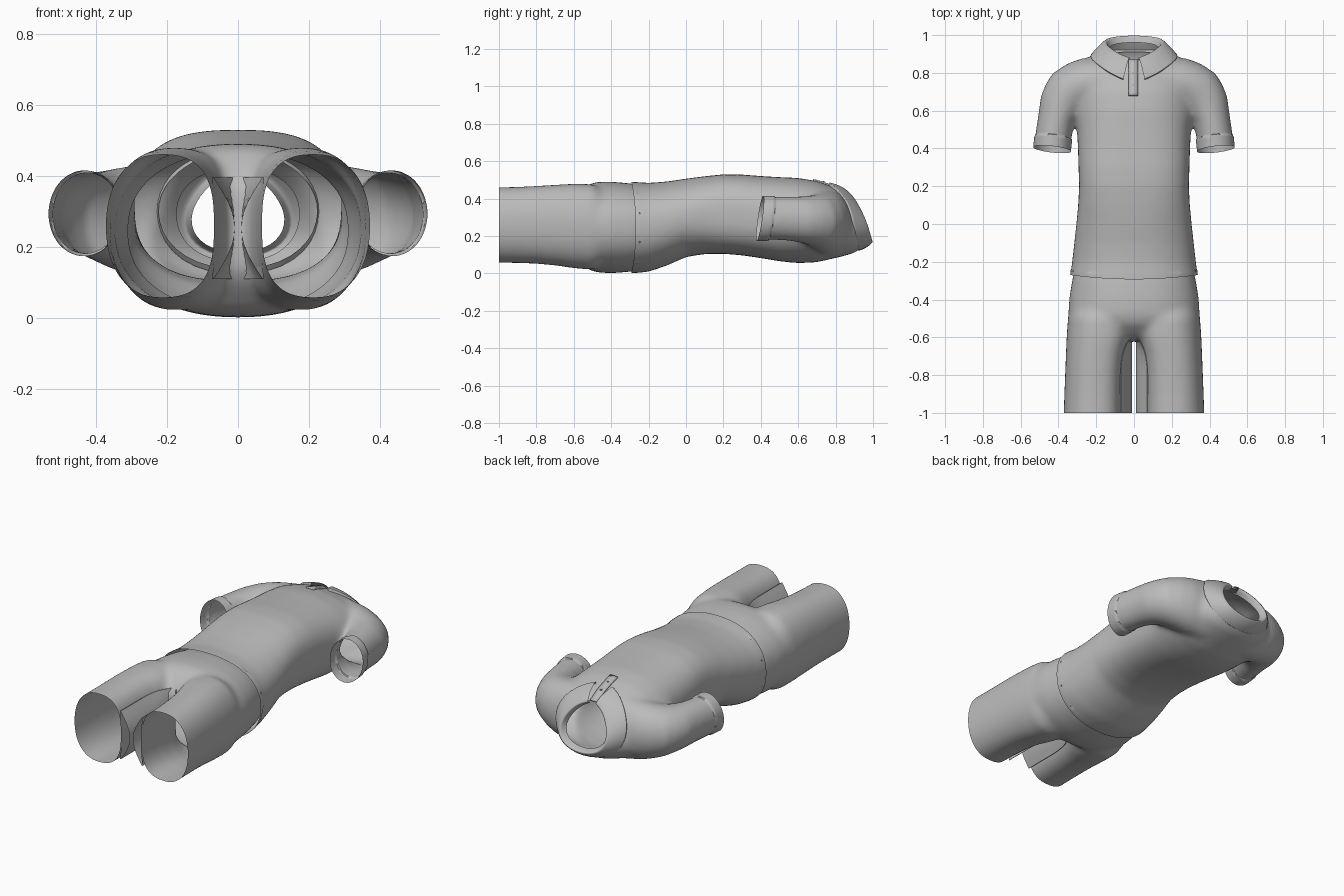
import bpy, bmesh, math
from mathutils import Vector
from mathutils.bvhtree import BVHTree

cube = bpy.data.objects.get("Cube")
if cube:
    bpy.data.objects.remove(cube, do_unlink=True)

GREY = (0.5, 0.5, 0.5, 1)
cloth = bpy.data.materials.new("grey_cloth")
cloth.use_nodes = True
cloth.diffuse_color = GREY
cloth.node_tree.nodes["Principled BSDF"].inputs["Base Color"].default_value = GREY
ANGLES = [2 * math.pi * i / 48 for i in range(48)]

def power(v, n):
    return math.copysign(abs(v) ** (2 / n), v)

def body_ring(y, half, low, high, shear=0.0, n=2.25):
    """Rounded cross-section of the torso, sheared so the neck leans forward."""
    ring = []
    for a in ANGLES:
        z = (high - low) / 2 * power(math.sin(a), n)
        ring.append((half * power(math.cos(a), n), y + shear * z, (low + high) / 2 + z))
    return ring

def leg_ring(y, inner, outer, low, high, side):
    """D-shaped cross-section: flatter on the inside of the thigh."""
    ring = []
    for a in ANGLES:
        n = 2.2 if math.cos(a) > 0 else 2.8
        x = (inner + outer) / 2 + (outer - inner) / 2 * power(math.cos(a), n)
        z = (low + high) / 2 + (high - low) / 2 * power(math.sin(a), n)
        ring.append((side * x, y, z))
    return ring

def sleeve_ring(x, y, z, turn, r, rz, side):
    """Ring square to a sleeve that turns down from the shoulder."""
    t = math.radians(turn)
    return [(side * (x + r * math.cos(a) * math.sin(t)), y + r * math.cos(a) * math.cos(t),
             z + rz * math.sin(a)) for a in ANGLES]

def skin_rows(bm, point_rows, closed=False, caps=False):
    """Join rows of points with quads, optionally as a capped tube."""
    rows = [[bm.verts.new(p) for p in row] for row in point_rows]
    count = len(rows[0])
    faces = []
    for a, b in zip(rows, rows[1:]):
        for i in range(count if closed else count - 1):
            j = (i + 1) % count
            faces.append(bm.faces.new((a[i], a[j], b[j], b[i])))
    if caps:
        faces += [bm.faces.new(rows[0]), bm.faces.new(rows[-1])]
    bmesh.ops.recalc_face_normals(bm, faces=faces)

def make(name, bm):
    mesh = bpy.data.meshes.new(name)
    bm.to_mesh(mesh)
    bm.free()
    obj = bpy.data.objects.new(name, mesh)
    bpy.context.collection.objects.link(obj)
    mesh.materials.append(cloth)
    return obj

def activate(obj):
    bpy.ops.object.select_all(action="DESELECT")
    obj.select_set(True)
    bpy.context.view_layer.objects.active = obj

def smooth(obj):
    activate(obj)
    bpy.ops.object.shade_smooth_by_angle(angle=math.radians(50))

def fuse(obj):
    """Merge overlapping volumes into one soft skin and return it for cutting."""
    activate(obj)
    remesh = obj.modifiers.new("fuse", "REMESH")
    remesh.mode, remesh.voxel_size = "VOXEL", 0.012
    soften = obj.modifiers.new("soften", "SMOOTH")
    soften.factor, soften.iterations = 0.5, 24
    for name in ("fuse", "soften"):
        bpy.ops.object.modifier_apply(modifier=name)
    bm = bmesh.new()
    bm.from_mesh(obj.data)
    return bm

def cut(bm, point, normal, keep=lambda v: True, clear=True):
    geom = set()
    for f in bm.faces:
        if all(keep(v.co) for v in f.verts):
            geom.update([f], f.edges, f.verts)
    bmesh.ops.bisect_plane(bm, geom=list(geom), dist=1e-5, plane_co=point,
                           plane_no=normal, clear_outer=clear)

# Shirt: torso and two sleeves
bm = bmesh.new()
skin_rows(bm, [body_ring(*r) for r in (
    (-.36, .34, .001, .49), (-.28, .339, .001, .49), (-.2, .328, .009, .484),
    (-.1, .317, .043, .492), (0, .306, .088, .507), (.1, .296, .104, .520, 0, 2.5),
    (.2, .291, .105, .530, 0, 2.7), (.3, .294, .097, .529, 0, 2.7),
    (.4, .297, .082, .521, 0, 2.6), (.5, .302, .065, .515, 0, 2.5),
    (.6, .318, .055, .511), (.7, .32, .060, .494),
    (.8, .30, .087, .466, -.1), (.85, .268, .107, .458, -.25),
    (.885, .22, .14, .447, -.4), (.95, .147, .168, .402, -.45),
    (1.02, .137, .178, .392, -.45))], closed=True, caps=True)
for side in (1, -1):
    skin_rows(bm, [sleeve_ring(*r, side) for r in (
        (.15, .76, .27, 0, .13, .18), (.25, .745, .272, 15, .135, .165),
        (.29, .728, .275, 30, .137, .156), (.335, .70, .278, 45, .138, .144),
        (.36, .668, .283, 57, .13, .134), (.385, .63, .287, 68, .118, .126),
        (.412, .55, .293, 80, .098, .118), (.428, .46, .295, 84, .096, .115),
        (.434, .39, .295, 86, .096, .117), (.438, .28, .295, 86, .096, .117))],
        closed=True, caps=True)
shirt = make("shirt", bm)
bm = fuse(shirt)
cut(bm, (0, -.293, 0), (0, -1, 0))
cut(bm, (0, .93, .28), (0, 1, .45), lambda v: v.y > .7)
for side in (1, -1):
    def on_sleeve(v):
        return v.x * side > .318 and .2 < v.y < .52
    normal = Vector((.12 * side, -1, .15))
    cut(bm, (.43 * side, .395, .295), normal, on_sleeve)
    # Raised cuff band
    seam = Vector((.43 * side, .46, .295))
    cut(bm, seam, normal, on_sleeve, clear=False)
    bm.normal_update()
    for v in bm.verts:
        if on_sleeve(v.co) and (v.co - seam).dot(normal) > .001:
            v.co += v.normal * .006
# Hem dips in the middle
for v in bm.verts:
    if v.co.y < -.26:
        v.co.y += .2 * v.co.x ** 2
bm.normal_update()
surface = BVHTree.FromBMesh(bm)
bm.to_mesh(shirt.data)
bm.free()
smooth(shirt)

# Shorts: hips and two legs, blended into a narrow valley at the crotch
bm = bmesh.new()
skin_rows(bm, [body_ring(*r) for r in (
    (-.15, .30, .035, .455), (-.24, .314, .02, .47), (-.3, .328, .009, .482),
    (-.4, .344, .001, .491), (-.48, .348, .006, .490), (-.53, .325, .025, .472),
    (-.57, .25, .065, .435), (-.6, .15, .1, .40), (-.62, .08, .14, .36))],
    closed=True, caps=True)
for side in (1, -1):
    skin_rows(bm, [leg_ring(*r, side) for r in (
        (-.40, .02, .325, .07, .42), (-.5, .008, .350, .020, .478),
        (-.6, .022, .357, .028, .480), (-.7, .050, .361, .043, .474),
        (-.8, .062, .365, .052, .468), (-.9, .066, .369, .056, .463),
        (-1.08, .068, .375, .058, .459))], closed=True, caps=True)
shorts = make("shorts", bm)
bm = fuse(shorts)
cut(bm, (0, -1, 0), (0, -1, 0))
cut(bm, (0, -.22, 0), (0, 1, 0))
bm.to_mesh(shorts.data)
bm.free()
smooth(shorts)

# Crescent panels between the legs, meeting in an arch at the crotch
rings = []
steps = [k / 12 for k in range(13)]
for t in steps:
    y = -1 + .4 * t
    spread = .07 * math.sqrt(max(.03, 1 - max(0, (y + .8) / .2) ** 2))
    bulge = [(spread - (spread - .01) * math.sin(math.pi * u), y, .11 + .285 * u)
             for u in steps]
    back = [(spread + .003 - .01 * math.sin(math.pi * u), y, .11 + .285 * u)
            for u in reversed(steps)]
    rings.append(bulge + back)
bm = bmesh.new()
skin_rows(bm, rings, closed=True)
panels = make("inner_leg_panels", bm)
panels.modifiers.new("mirror", "MIRROR")
smooth(panels)

# Collar: a stand that folds over and rests on the shirt
top = [(.025, .885, .425), (.085, .905, .405), (.145, .945, .335),
       (.165, .975, .26), (.12, .996, .185), (0, 1.003, .158)]
edge = [(.055, .765, .48), (.135, .80, .46), (.215, .85, .375),
        (.24, .89, .27), (.165, .91, .16), (0, .91, .13)]

def on_shirt(p, lift):
    spot, normal = surface.find_nearest(p)[:2]
    spot = spot + normal * lift
    return Vector((spot.x if p.x else 0, spot.y, spot.z))

def inside(p, scale, drop):
    return Vector((p.x * scale, p.y - drop, .28 + (p.z - .28) * scale))

rows = []
for t, e in zip(map(Vector, top), map(Vector, edge)):
    rows.append([inside(t, .84, .04), inside(t, .93, .004), t, on_shirt(t.lerp(e, .5), .025),
                 on_shirt(e, .018), on_shirt(e, .016), on_shirt(e, -.005)])
bm = bmesh.new()
skin_rows(bm, rows)
collar = make("collar", bm)
collar.modifiers.new("mirror", "MIRROR")
rounding = collar.modifiers.new("round", "SUBSURF")
rounding.levels = rounding.render_levels = 2
smooth(collar)

# Placket strip down the chest, with buttons
def chest(x, y, lift):
    hit = surface.ray_cast(Vector((x, y, 1)), Vector((0, 0, -1)))[0]
    return Vector((x, y, max(hit.z if hit else 0, .42) + lift))

bm = bmesh.new()
skin_rows(bm, [[chest(x, .68 + .19 * t, .008) for x in (-.028, -.004, .02)] for t in steps])
placket = make("placket", bm)
placket.modifiers.new("thickness", "SOLIDIFY").thickness = .009
smooth(placket)
for i, y in enumerate((.735, .8)):
    bpy.ops.mesh.primitive_cylinder_add(vertices=16, radius=.006, depth=.006,
                                        location=chest(-.004, y, .009))
    button = bpy.context.object
    button.name = f"button_{i + 1}"
    button.data.materials.append(cloth)
    smooth(button)
